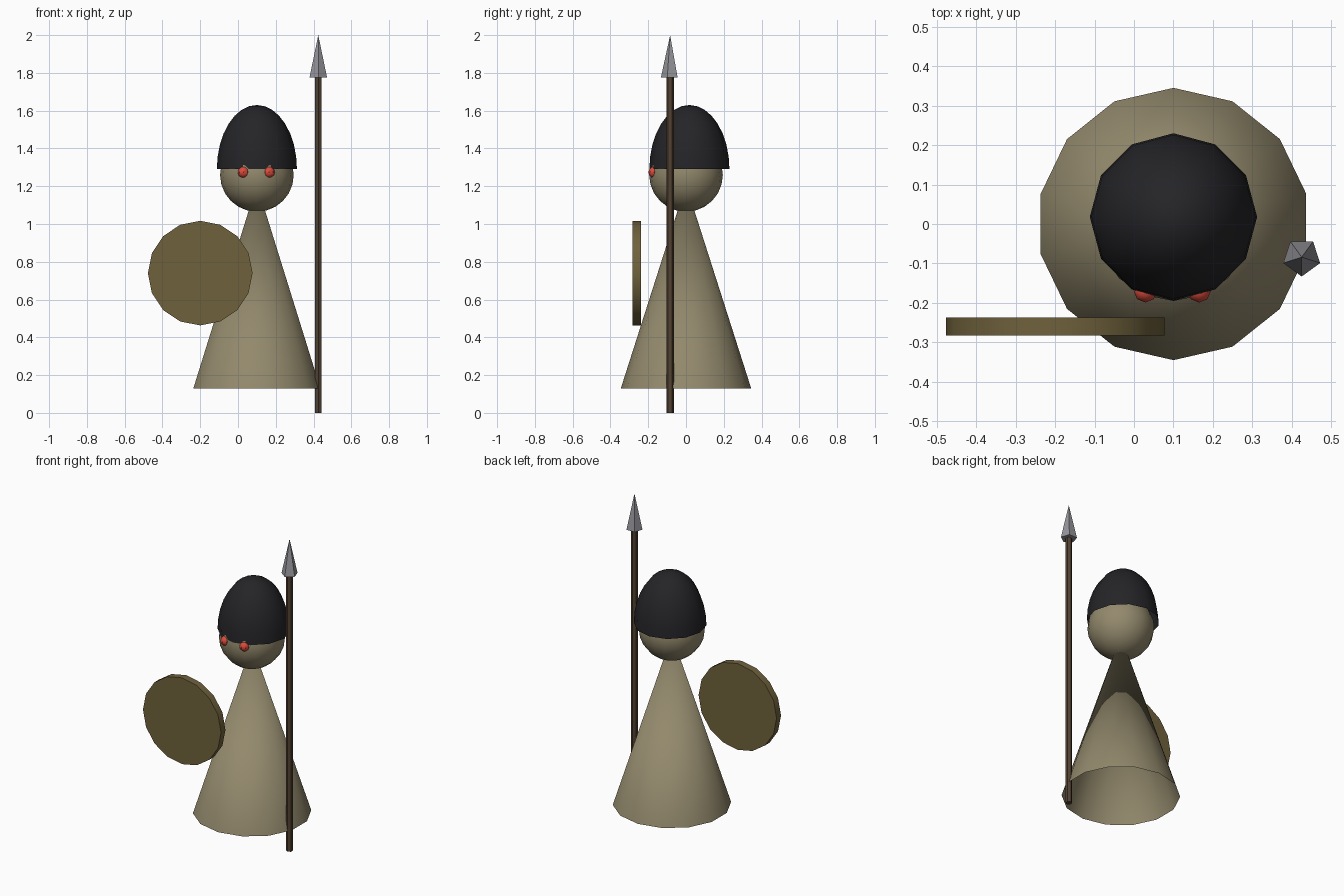
import bpy, bmesh, math
from mathutils import Matrix

if "Cube" in bpy.data.objects:
    bpy.data.objects.remove(bpy.data.objects["Cube"])


def material(name, rgb):
    m = bpy.data.materials.new(name)
    m.diffuse_color = (*rgb, 1)
    m.use_nodes = True
    m.node_tree.nodes["Principled BSDF"].inputs["Base Color"].default_value = m.diffuse_color
    return m


CLOTH = material("tan_cloth", (0.29, 0.25, 0.15))
DARK = material("dark_hair", (0.018, 0.018, 0.021))
RED = material("red_glow", (0.7, 0.07, 0.045))
BRONZE = material("bronze", (0.16, 0.12, 0.045))
WOOD = material("dark_wood", (0.085, 0.055, 0.032))
STEEL = material("steel", (0.3, 0.3, 0.33))


def finish(name, bm, mat, loc):
    bmesh.ops.recalc_face_normals(bm, faces=bm.faces)
    me = bpy.data.meshes.new(name)
    bm.to_mesh(me)
    bm.free()
    me.materials.append(mat)
    ob = bpy.data.objects.new(name, me)
    ob.location = loc
    bpy.context.collection.objects.link(ob)
    bpy.ops.object.select_all(action='DESELECT')
    ob.select_set(True)
    bpy.context.view_layer.objects.active = ob
    bpy.ops.object.shade_smooth_by_angle(angle=math.radians(40))
    return ob


def lathe(name, profile, sides, mat, loc, start=-90, rot=None):
    """Spin (radius, z) points around z; radius 0 gives a pole."""
    bm = bmesh.new()
    rings = []
    for r, z in profile:
        n = sides if r > 1e-6 else 1
        angles = [math.radians(start) + i * math.tau / sides for i in range(n)]
        rings.append([bm.verts.new((r * math.cos(a), r * math.sin(a), z)) for a in angles])
    for lo, hi in zip(rings, rings[1:]):
        for i in range(sides):
            j = (i + 1) % sides
            quad = [lo[i % len(lo)], lo[j % len(lo)], hi[j % len(hi)], hi[i % len(hi)]]
            bm.faces.new(list(dict.fromkeys(quad)))
    # cap only the solid parts: profiles marked by a closed flat disc end in a pole
    if rot:
        bmesh.ops.transform(bm, matrix=rot, verts=bm.verts)
    return finish(name, bm, mat, loc)


def arc(r, height, steps, a0, a1):
    """Elliptical profile between two latitudes in degrees."""
    pts = []
    for i in range(steps + 1):
        a = math.radians(a0 + (a1 - a0) * i / steps)
        pts.append((max(0, r * math.cos(a)), height * math.sin(a)))
    return pts


# robe: open-bottomed cone running up into the head
lathe("robe", [(0.345, 0.13), (0, 1.21)], 14, CLOTH, (0.1, 0, 0))

# head and tall open cap
lathe("head", arc(0.195, 0.195, 12, -90, 90), 16, CLOTH, (0.1, 0, 1.26))
lathe("cap", arc(0.212, 0.34, 8, 0, 90), 12, DARK, (0.1, 0.018, 1.29))

# eyes
for side, name in ((-1, "eye_right"), (1, "eye_left")):
    lathe(name, arc(0.03, 0.03, 6, -90, 90), 8, RED, (0.097 + side * 0.068, -0.169, 1.274))

# round shield facing forward
h = 0.0225
lathe("shield", [(0, -h), (0.277, -h), (0.277, h), (0, h)], 16, BRONZE,
      (-0.2, -0.26, 0.74), rot=Matrix.Rotation(math.pi / 2, 4, 'X'))

# spear
lathe("spear_shaft", [(0, 0), (0.02, 0), (0.02, 1.78), (0, 1.78)], 6, WOOD, (0.425, -0.084, 0))
lathe("spear_tip", [(0, 1.775), (0.049, 1.775), (0, 2.0)], 5, STEEL, (0.425, -0.084, 0))
